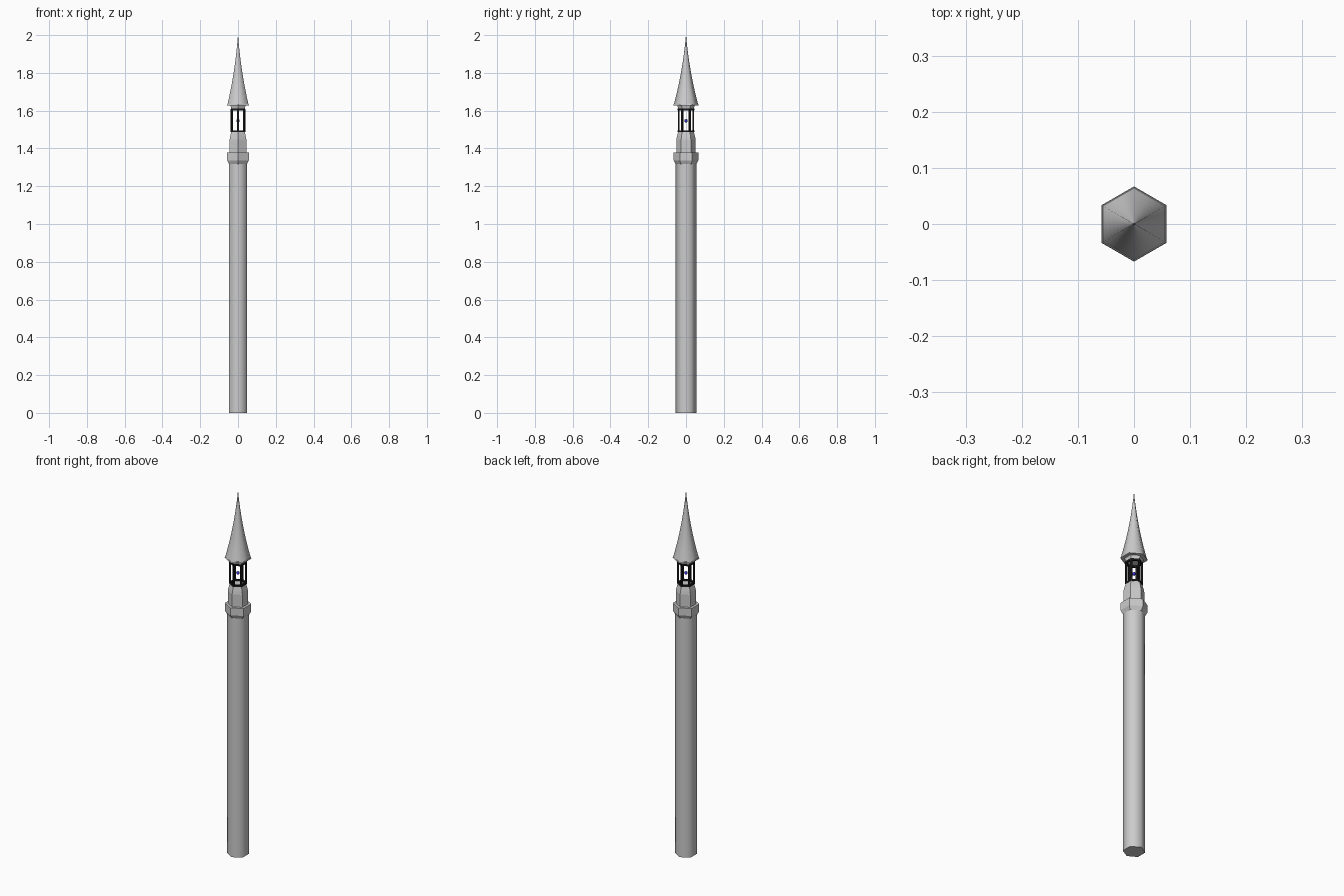
import bpy, bmesh, math

if "Cube" in bpy.data.objects:
    bpy.data.objects.remove(bpy.data.objects["Cube"])


def material(name, color):
    m = bpy.data.materials.new(name)
    m.diffuse_color = color
    m.use_nodes = True
    m.node_tree.nodes["Principled BSDF"].inputs["Base Color"].default_value = m.diffuse_color
    return m


black = material("black_iron", (0.01, 0.01, 0.01, 1))
blue = material("blue_glow", (0.03, 0.03, 0.6, 1))


def finish(name, bm, mat=None, smooth=0):
    bmesh.ops.recalc_face_normals(bm, faces=bm.faces[:])
    me = bpy.data.meshes.new(name)
    bm.to_mesh(me)
    bm.free()
    ob = bpy.data.objects.new(name, me)
    bpy.context.collection.objects.link(ob)
    if mat:
        me.materials.append(mat)
    if smooth:
        bpy.ops.object.select_all(action='DESELECT')
        ob.select_set(True)
        bpy.context.view_layer.objects.active = ob
        bpy.ops.object.shade_smooth_by_angle(angle=math.radians(smooth))
    return ob


def hex_lathe(name, profile, mat=None, smooth=0, closed=False):
    """Sweep (radius, z) pairs around six corners, with corners on +y and -y."""
    bm = bmesh.new()
    angles = [math.radians(90 + 60 * i) for i in range(6)]
    rings = [[bm.verts.new((r * math.cos(a), r * math.sin(a), z)) for a in angles]
             for r, z in profile]
    pairs = list(zip(rings, rings[1:]))
    if closed:
        pairs.append((rings[-1], rings[0]))
    else:
        bm.faces.new(rings[0])
        bm.faces.new(rings[-1])
    for lo, hi in pairs:
        for i in range(6):
            j = (i + 1) % 6
            bm.faces.new((lo[i], lo[j], hi[j], hi[i]))
    bmesh.ops.remove_doubles(bm, verts=bm.verts[:], dist=1e-5)
    return finish(name, bm, mat, smooth)


# Tower shaft, collar and the drum under the lantern
hex_lathe("tower_shaft", [(0.055, 0), (0.055, 1.318)], smooth=62)
hex_lathe("gallery_collar", [(0.055, 1.318), (0.066, 1.337), (0.066, 1.378)])
hex_lathe("lantern_drum", [(0.051, 1.378), (0.051, 1.447), (0.048, 1.462), (0.041, 1.488)])

# Lantern frame: two rings joined by six corner posts
for name, z in (("lantern_lower_ring", 1.486), ("lantern_upper_ring", 1.601)):
    hex_lathe(name, [(0.034, z), (0.044, z), (0.044, z + 0.01), (0.034, z + 0.01)],
              black, closed=True)
for i in range(6):
    a = math.radians(90 + 60 * i)
    bpy.ops.mesh.primitive_cube_add(
        size=1, location=(0.039 * math.cos(a), 0.039 * math.sin(a), 1.5485),
        rotation=(0, 0, a))
    post = bpy.context.object
    post.name = f"lantern_post_{i + 1}"
    post.scale = (0.009, 0.009, 0.122)
    post.data.materials.append(black)

# Lamp
bpy.ops.mesh.primitive_uv_sphere_add(segments=12, ring_count=8, radius=0.009,
                                     location=(0, 0, 1.546))
lamp = bpy.context.object
lamp.name = "lamp"
lamp.data.materials.append(blue)
bpy.ops.object.shade_smooth()

# Roof base and concave spire
hex_lathe("roof_base", [(0.041, 1.61), (0.047, 1.63)])
hex_lathe("roof_eave", [(0.067, 1.628), (0.0655, 1.634)])
N = 10
spire = []
for i in range(N + 1):
    t = i / N
    spire.append((max(0.064 * (0.55 * (1 - t) + 0.45 * (1 - t) ** 2.2), 0.0004),
                  1.634 + 0.366 * t))
hex_lathe("spire", spire, smooth=62)
